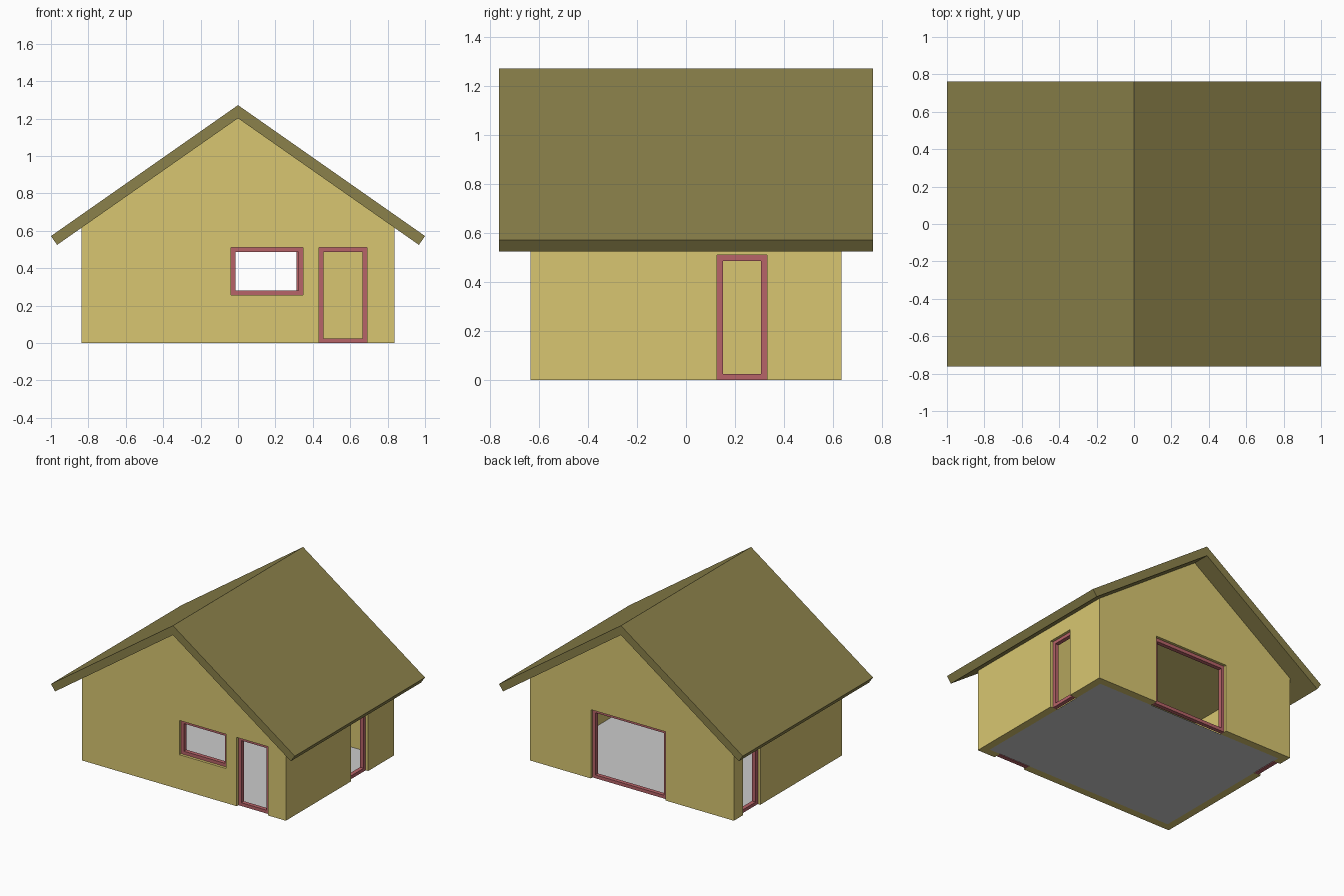
import bpy, bmesh
from math import radians, sin, cos, tan

if "Cube" in bpy.data.objects:
    bpy.data.objects.remove(bpy.data.objects["Cube"])

HX, HY = 0.837, 0.635        # half size of the walls
WALL = 0.057                 # wall thickness
PITCH = radians(35)
RIDGE = 1.202                # underside of the ridge
INSET, DEPTH, BAR = 0.02, 0.03, 0.0245   # window and door frames


def material(name, rgb):
    m = bpy.data.materials.new(name)
    m.diffuse_color = (*rgb, 1)
    m.use_nodes = True
    m.node_tree.nodes["Principled BSDF"].inputs["Base Color"].default_value = m.diffuse_color
    return m


yellow = material("wall_yellow", (0.687, 0.565, 0.165))
olive = material("roof_olive", (0.258, 0.22, 0.069))
red = material("frame_red", (0.474, 0.126, 0.14))


def make(name, verts, faces, mat=None):
    me = bpy.data.meshes.new(name)
    me.from_pydata(verts, [], faces)
    bm = bmesh.new()
    bm.from_mesh(me)
    bmesh.ops.recalc_face_normals(bm, faces=bm.faces)
    bm.to_mesh(me)
    bm.free()
    ob = bpy.data.objects.new(name, me)
    bpy.context.collection.objects.link(ob)
    if mat:
        me.materials.append(mat)
    return ob


def prism(name, profile, half, mat=None):
    """Extrude an x-z profile along y."""
    n = len(profile)
    verts = [(x, y, z) for y in (-half, half) for x, z in profile]
    faces = [tuple(range(n)), tuple(range(n, 2 * n))]
    faces += [(i, (i + 1) % n, (i + 1) % n + n, i + n) for i in range(n)]
    return make(name, verts, faces, mat)


def rect(u0, u1, z0, z1):
    return [(u0, z0), (u1, z0), (u1, z1), (u0, z1)]


def on_side(side, u, d, z):
    """u runs along the wall (world x or y), d is depth in from the outside."""
    return {"front": (u, -HY + d, z), "back": (u, HY - d, z),
            "right": (HX - d, u, z), "left": (-HX + d, u, z)}[side]


def cut(target, cutter):
    cutter.hide_render = True
    mod = target.modifiers.new("cut", "BOOLEAN")
    mod.operation, mod.solver, mod.object = "DIFFERENCE", "EXACT", cutter
    cutter.hide_set(True)


def opening(name, side, u0, u1, z0, z1):
    # frame: rectangular ring set back in the wall
    rings = [(rect(u0, u1, z0, z1), INSET),
             (rect(u0 + BAR, u1 - BAR, z0 + BAR, z1 - BAR), INSET),
             (rect(u0 + BAR, u1 - BAR, z0 + BAR, z1 - BAR), INSET + DEPTH),
             (rect(u0, u1, z0, z1), INSET + DEPTH)]
    verts = [on_side(side, u, d, z) for pts, d in rings for u, z in pts]
    faces = [(4 * r + i, 4 * r + (i + 1) % 4,
              4 * ((r + 1) % 4) + (i + 1) % 4, 4 * ((r + 1) % 4) + i)
             for r in range(4) for i in range(4)]
    make(name + "_frame", verts, faces, red)
    # hole through the wall; doors cut down to the ground
    low = z0 if z0 > 0 else -0.1
    verts = [on_side(side, u, d, z) for d in (-0.05, WALL + 0.05)
             for u, z in rect(u0, u1, low, z1)]
    faces = [(0, 1, 2, 3), (4, 5, 6, 7)]
    faces += [(i, (i + 1) % 4, (i + 1) % 4 + 4, i + 4) for i in range(4)]
    cut(walls, make(name + "_cutter", verts, faces))


# Walls: gabled shell, open inside
eave = RIDGE - HX * tan(PITCH)
walls = prism("walls", [(-HX, 0), (HX, 0), (HX, eave), (0, RIDGE), (-HX, eave)],
              HY, yellow)
cut(walls, prism("room_cutter", rect(-HX + WALL, HX - WALL, -1, 2), HY - WALL))

# Roof: chevron with square-cut eaves
T = 0.0574
top = RIDGE + T / cos(PITCH)
ex, ez = 1.0, top - tan(PITCH)
lx, lz = ex - T * sin(PITCH), ez - T * cos(PITCH)
prism("roof", [(0, top), (ex, ez), (lx, lz), (0, RIDGE), (-lx, lz), (-ex, ez)],
      0.763, olive)

# Floor between the walls
fx, fy = HX - WALL, HY - WALL
make("floor", [(-fx, -fy, 0), (fx, -fy, 0), (fx, fy, 0), (-fx, fy, 0)], [(0, 1, 2, 3)])

# Windows and doors
for spec in (("front_window", "front", -0.037, 0.348, 0.256, 0.51),
             ("front_door", "front", 0.433, 0.69, 0, 0.51),
             ("right_door", "right", 0.126, 0.33, 0, 0.51),
             ("left_door", "left", 0.325, 0.53, 0, 0.51),
             ("back_door", "back", -0.275, 0.336, 0, 0.51)):
    opening(*spec)

# Apply the cuts and remove the cutters
bpy.context.view_layer.objects.active = walls
walls.select_set(True)
for mod in list(walls.modifiers):
    bpy.ops.object.modifier_apply(modifier=mod.name)
for ob in [o for o in bpy.data.objects if o.name.endswith("_cutter")]:
    bpy.data.objects.remove(ob)
